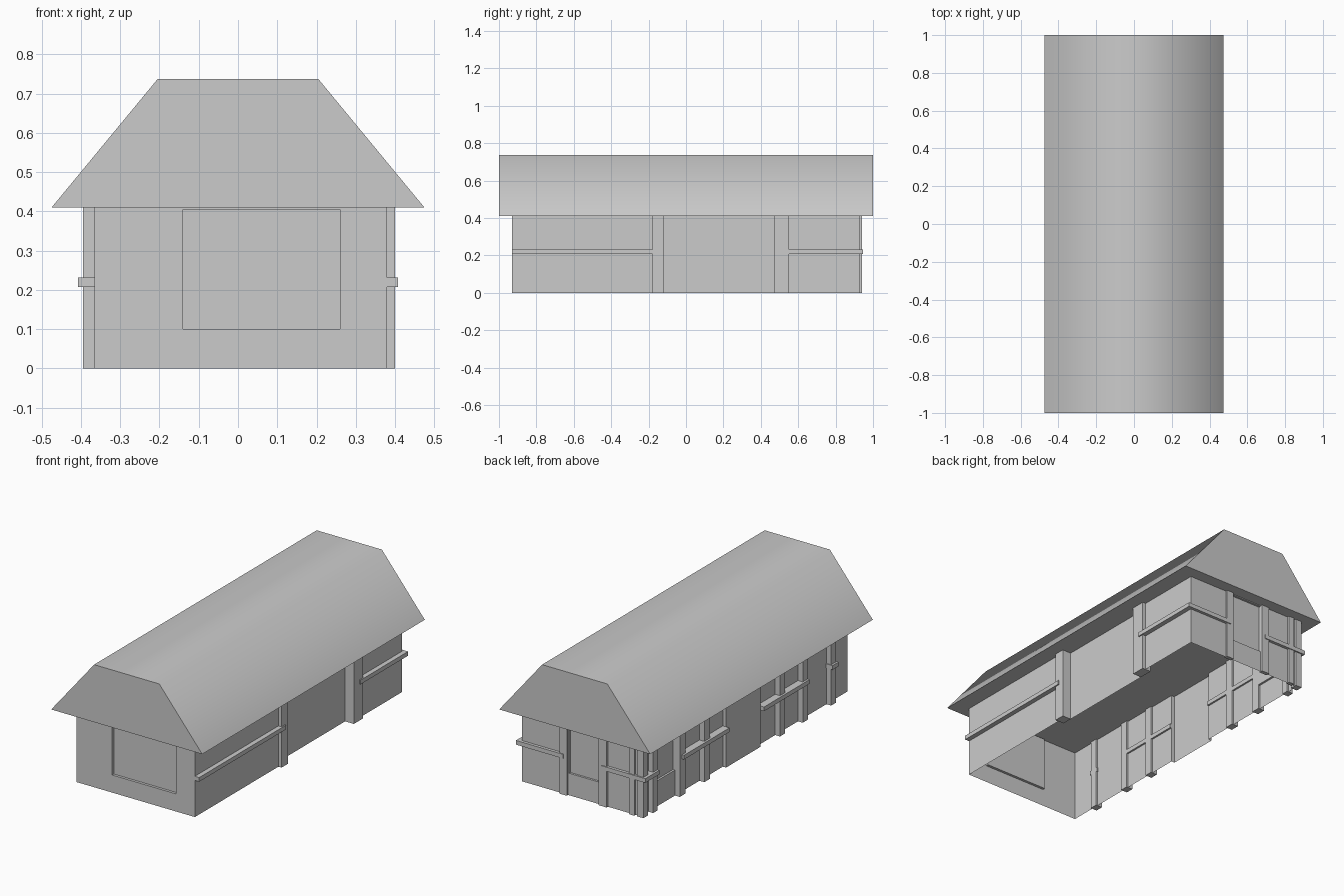
import bpy
import bmesh
import math
from mathutils import Vector

cube = bpy.data.objects.get("Cube")
if cube:
    bpy.data.objects.remove(cube, do_unlink=True)

grey = bpy.data.materials.new("plain grey")
grey.use_nodes = True
grey.diffuse_color = (0.6, 0.6, 0.6, 1)
grey.node_tree.nodes["Principled BSDF"].inputs["Base Color"].default_value = (0.6, 0.6, 0.6, 1)

EAVES = 0.412
UP = Vector((0, 0, 1))


def finish(bm, name):
    mesh = bpy.data.meshes.new(name)
    bm.to_mesh(mesh)
    bm.free()
    mesh.materials.append(grey)
    obj = bpy.data.objects.new(name, mesh)
    bpy.context.collection.objects.link(obj)
    return obj


def box(name, xs, ys, zs):
    bm = bmesh.new()
    bmesh.ops.create_cube(bm, size=1)
    for v in bm.verts:
        v.co = [(r[0] + r[1]) / 2 + c * (r[1] - r[0]) for c, r in zip(v.co, (xs, ys, zs))]
    return finish(bm, name)


def wall(bm, p, q, window=None):
    """Thin wall from p to q; a window is (start, end, sill, head, depth)."""
    p, q = Vector((*p, 0)), Vector((*q, 0))
    along = (q - p).normalized()
    inward = UP.cross(along)

    def at(s, z, d=0):
        return p + along * s + UP * z + inward * d

    def quad(*points):
        bm.faces.new([bm.verts.new(c) for c in points])

    def panel(s0, s1, z0, z1, d=0):
        quad(at(s0, z0, d), at(s1, z0, d), at(s1, z1, d), at(s0, z1, d))

    length = (q - p).length
    if not window:
        panel(0, length, 0, EAVES)
        return
    a, b, sill, head, depth = window
    panel(0, a, 0, EAVES)
    panel(b, length, 0, EAVES)
    panel(a, b, 0, sill)
    panel(a, b, head, EAVES)
    panel(a, b, sill, head, depth)
    rim = [(a, sill), (b, sill), (b, head), (a, head)]
    for i, c in enumerate(rim):
        n = rim[(i + 1) % 4]
        quad(at(*c), at(*n), at(*n, depth), at(*c, depth))


# Walls: one outline with a recessed right bay and a projecting left bay
outline = [(-.365, -.93), (.38, -.93), (.38, -.15), (.345, -.15), (.345, .5), (.38, .5),
           (.38, .93), (-.365, .93), (-.365, .19), (-.385, .19), (-.385, -.12), (-.365, -.12)]
windows = {0: (.225, .625, .1, .405, .015),
           6: (.295, .49, .125, .405, .012),
           7: (.11, .31, .145, .405, .012)}
bm = bmesh.new()
for i, p in enumerate(outline):
    wall(bm, p, outline[(i + 1) % len(outline)], windows.get(i))
bmesh.ops.remove_doubles(bm, verts=bm.verts, dist=0.0005)
finish(bm, "walls")

# Roof: clipped gable profile swept along the length
bm = bmesh.new()
profile = [(-.475, .41), (.475, .41), (.205, .737), (-.205, .737)]
end = bm.faces.new([bm.verts.new((x, -1, z)) for x, z in profile])
sweep = bmesh.ops.extrude_face_region(bm, geom=[end], use_keep_orig=True)
for v in sweep["geom"]:
    if isinstance(v, bmesh.types.BMVert):
        v.co.y = 1
bmesh.ops.recalc_face_normals(bm, faces=bm.faces)
roof = finish(bm, "roof")
bpy.ops.object.select_all(action="DESELECT")
roof.select_set(True)
bpy.context.view_layer.objects.active = roof
bpy.ops.object.shade_smooth_by_angle(angle=math.radians(60))

# Upright timbers
FULL = (0, EAVES)
for ys in [(-.18, -.12), (.47, .55)]:
    box("east_post", (.345, .4), ys, FULL)
for ys in [(-.785, -.74), (-.53, -.485), (-.325, -.28), (.35, .4), (.57, .62), (.82, .86)]:
    box("west_post", (-.395, -.355), ys, FULL)
for xs in [(.09, .135), (-.16, -.11), (-.335, -.3)]:
    box("back_post", xs, (.92, .942), FULL)
box("corner_post", (-.39, -.35), (.9, .94), FULL)

# Horizontal rails at mid height
RAIL = (.208, .232)
for ys in [(-.93, -.15), (.52, .945)]:
    box("east_rail", (.37, .407), ys, RAIL)
for ys in [(-.79, -.735), (-.53, -.12), (.19, .6), (.82, .945)]:
    box("west_rail", (-.407, -.355), ys, RAIL)
for xs in [(.11, .407), (-.407, -.13)]:
    box("back_rail", xs, (.92, .947), RAIL)
